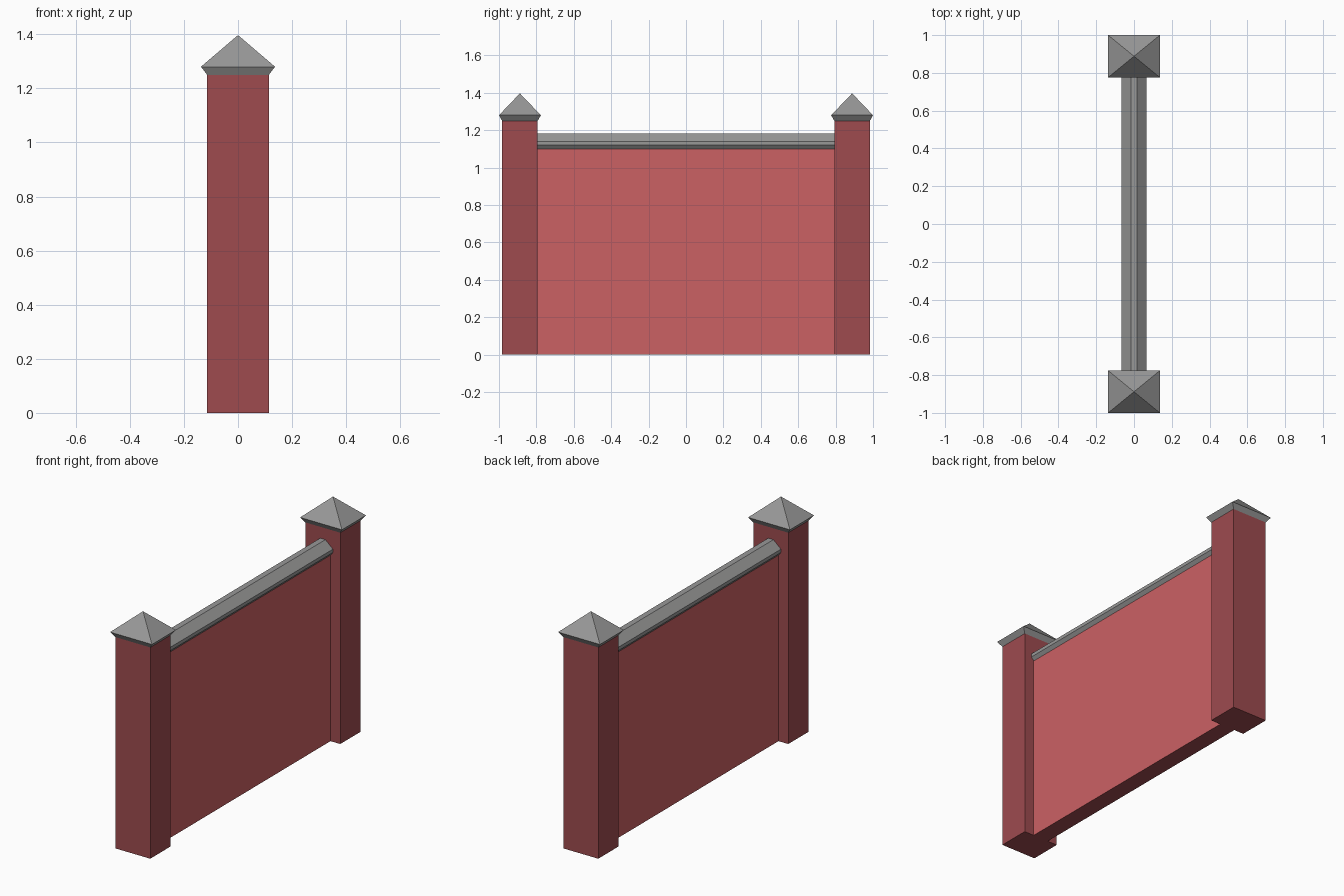
import bpy
import bmesh

cube = bpy.data.objects.get("Cube")
if cube:
    bpy.data.objects.remove(cube, do_unlink=True)


def material(name, rgb):
    mat = bpy.data.materials.new(name)
    mat.use_nodes = True
    color = (*rgb, 1)
    mat.diffuse_color = color
    mat.node_tree.nodes["Principled BSDF"].inputs["Base Color"].default_value = color
    return mat


pillar_red = material("dark brick red", (0.342, 0.070, 0.078))
wall_red = material("light brick red", (0.597, 0.119, 0.127))
stone = material("grey stone", (0.314, 0.314, 0.312))


def finish(bm, name, *mats):
    bmesh.ops.recalc_face_normals(bm, faces=bm.faces)
    mesh = bpy.data.meshes.new(name)
    bm.to_mesh(mesh)
    bm.free()
    for mat in mats:
        mesh.materials.append(mat)
    obj = bpy.data.objects.new(name, mesh)
    bpy.context.scene.collection.objects.link(obj)
    return obj


def stack(name, rings, center_y, mat, apex=None):
    """Rectangular rings (half x, half y, z) joined upward, closed flat or to a point."""
    bm = bmesh.new()
    loops = [[bm.verts.new((sx * hx, center_y + sy * hy, z))
              for sx, sy in ((-1, -1), (1, -1), (1, 1), (-1, 1))]
             for hx, hy, z in rings]
    bm.faces.new(loops[0])
    for low, high in zip(loops, loops[1:]):
        for i in range(4):
            j = (i + 1) % 4
            bm.faces.new((low[i], low[j], high[j], high[i]))
    if apex is None:
        bm.faces.new(loops[-1])
    else:
        tip = bm.verts.new((0, center_y, apex))
        for i in range(4):
            bm.faces.new((loops[-1][i], loops[-1][(i + 1) % 4], tip))
    return finish(bm, name, mat)


def extrude_profile(name, half_profile, half_length, *mats):
    """Mirror an x-z half profile and extrude it along y."""
    profile = half_profile + [(-x, z) for x, z in reversed(half_profile)]
    bm = bmesh.new()
    face = bm.faces.new([bm.verts.new((x, -half_length, z)) for x, z in profile])
    result = bmesh.ops.extrude_face_region(bm, geom=[face])
    verts = [v for v in result["geom"] if isinstance(v, bmesh.types.BMVert)]
    bmesh.ops.translate(bm, verts=verts, vec=(0, 2 * half_length, 0))
    return finish(bm, name, *mats)


# End pillars with pointed caps
for side, label in ((-1, "front"), (1, "back")):
    y = side * 0.888
    stack(label + "_pillar", [(0.114, 0.095, 0), (0.114, 0.095, 1.25)], y, pillar_red)
    stack(label + "_pillar_cap", [(0.114, 0.095, 1.25), (0.137, 0.112, 1.28)],
          y, stone, apex=1.397)

# Wall panel, with the darker red on its underside
wall = extrude_profile("wall_panel", [(0.05, 0), (0.05, 1.10)], 0.794,
                       wall_red, pillar_red)
for poly in wall.data.polygons:
    if poly.normal.z < -0.5:
        poly.material_index = 1

# Bevelled coping along the top of the wall
extrude_profile("wall_coping",
                [(0.05, 1.10), (0.066, 1.12), (0.066, 1.14), (0.017, 1.183)],
                0.794, stone)
